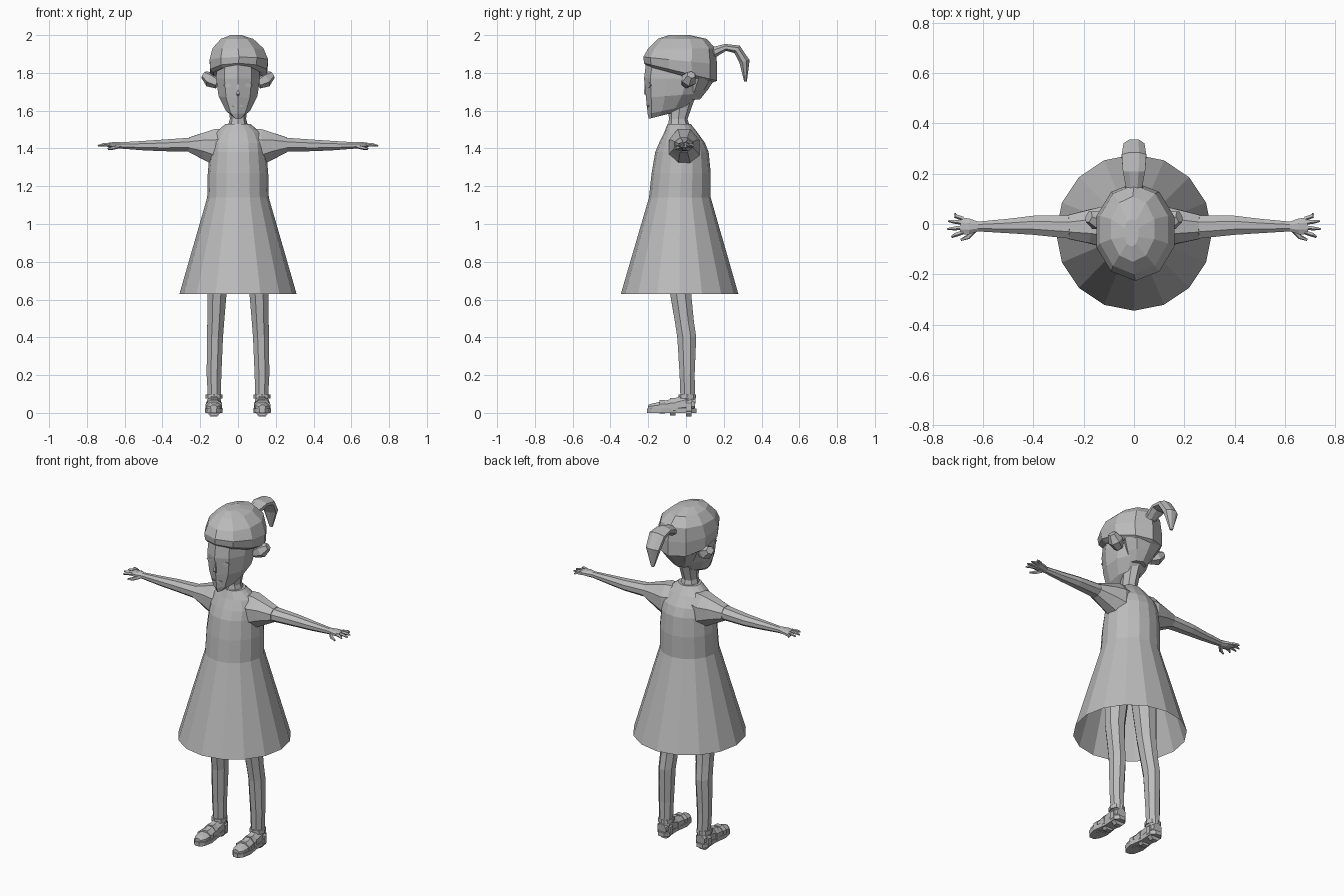
import bpy, bmesh, math
from mathutils import Vector

grey = bpy.data.materials.new("plain grey")
grey.diffuse_color = (0.5, 0.5, 0.5, 1)


def loft(name, rings, mirror=False, caps=(True, True)):
    """Skin a list of point rings into one flat-shaded object."""
    bm = bmesh.new()
    rows = [[bm.verts.new(p) for p in ring] for ring in rings]
    n = len(rows[0])
    for a, b in zip(rows, rows[1:]):
        for i in range(n):
            j = (i + 1) % n
            bm.faces.new((a[i], a[j], b[j], b[i]))
    if caps[0]:
        bm.faces.new(rows[0][::-1])
    if caps[1]:
        bm.faces.new(rows[-1])
    bmesh.ops.recalc_face_normals(bm, faces=bm.faces)
    me = bpy.data.meshes.new(name)
    bm.to_mesh(me)
    bm.free()
    me.materials.append(grey)
    ob = bpy.data.objects.new(name, me)
    bpy.context.collection.objects.link(ob)
    if mirror:
        ob.modifiers.new("mirror", 'MIRROR')
    return ob


def level(z, w, front, back, tilt=0.0, n=16, x=0.0):
    """Horizontal oval with a vertex at the front; tilt raises z towards the back."""
    mid, half = (front + back) / 2, (back - front) / 2
    pts = []
    for i in range(n):
        a = 2 * math.pi * i / n
        y = -half * math.cos(a)
        pts.append((x + w * math.sin(a), mid + y, z + tilt * y))
    return pts


def tube(rows, side, n=8):
    """Rings along a path; row = (x, y, z, radius along side, other radius)."""
    side = Vector(side)
    c = [Vector(r[:3]) for r in rows]
    rings = []
    for i, r in enumerate(rows):
        t = (c[min(i + 1, len(c) - 1)] - c[max(i - 1, 0)]).normalized()
        u = (side - t * side.dot(t)).normalized()
        v = t.cross(u)
        rings.append([c[i] + u * r[3] * math.cos(a) + v * r[4] * math.sin(a)
                      for a in (2 * math.pi * (k + 0.5) / n for k in range(n))])
    return rings


X, Y = (1, 0, 0), (0, 1, 0)

# dress
loft("skirt", [level(0.63, 0.31, -0.345, 0.277), level(1.14, 0.163, -0.196, 0.131)],
     caps=(False, False))
loft("bodice", [level(1.14, 0.163, -0.196, 0.131), level(1.27, 0.16, -0.182, 0.131),
                level(1.38, 0.15, -0.163, 0.12), level(1.43, 0.145, -0.142, 0.1),
                level(1.485, 0.12, -0.115, 0.06), level(1.53, 0.065, -0.098, 0.025)],
     caps=(False, True))
loft("sleeve", tube([(0.04, -0.015, 1.42, 0.075, 0.09), (0.12, -0.01, 1.405, 0.088, 0.105),
                     (0.18, -0.01, 1.415, 0.072, 0.078), (0.26, -0.012, 1.42, 0.052, 0.042)], Y),
     mirror=True)

# arms, hands and fingers
loft("arm", tube([(0.25, -0.012, 1.42, 0.05, 0.04), (0.40, -0.005, 1.416, 0.041, 0.033),
                  (0.50, -0.008, 1.415, 0.031, 0.027), (0.62, -0.01, 1.416, 0.021, 0.018),
                  (0.655, -0.01, 1.418, 0.034, 0.018), (0.69, -0.007, 1.418, 0.036, 0.012)], Y),
     mirror=True)
fingers = [("index_finger", -0.033, -0.052, 0.725), ("middle_finger", -0.013, -0.02, 0.742),
           ("ring_finger", 0.006, 0.012, 0.738), ("little_finger", 0.022, 0.042, 0.712)]
for name, y0, y1, tip in fingers:
    loft(name, tube([(0.68, y0, 1.419, 0.009, 0.01), (0.71, (y0 + y1) / 2, 1.42, 0.009, 0.009),
                     (tip, y1, 1.414, 0.004, 0.004)], Y, 5), mirror=True)
loft("thumb", tube([(0.635, -0.025, 1.41, 0.011, 0.011), (0.66, -0.052, 1.403, 0.01, 0.01),
                    (0.688, -0.063, 1.397, 0.005, 0.005)], (0, 0, 1), 5), mirror=True)

# legs
loft("leg", tube([(0.125, 0.01, 0.06, 0.036, 0.042), (0.127, 0.006, 0.2, 0.042, 0.043),
                  (0.122, 0.004, 0.40, 0.046, 0.054), (0.118, -0.008, 0.48, 0.048, 0.054),
                  (0.112, -0.028, 0.63, 0.055, 0.06), (0.085, -0.033, 1.0, 0.08, 0.085)], X),
     mirror=True)
loft("sock_cuff", [level(z, 0.044, -0.04, 0.052, 0, 8, 0.127) for z in (0.075, 0.098)],
     mirror=True)

# shoes
def sole(z, s=1.0):
    outline = [(0.02, 0.055), (0.04, 0.03), (0.036, -0.05), (0.048, -0.13), (0.036, -0.185),
               (0.015, -0.207)]
    half = [(x * s, y) for x, y in outline]
    return [(0.128 + x, y, z) for x, y in half + [(-x, y) for x, y in reversed(half)]]


loft("shoe_sole", [sole(0.0, 0.94), sole(0.024)], mirror=True)
loft("foot", tube([(0.128, 0.048, 0.045, 0.03, 0.03), (0.127, 0.0, 0.05, 0.04, 0.05),
                   (0.127, -0.06, 0.038, 0.037, 0.042), (0.128, -0.13, 0.03, 0.044, 0.032),
                   (0.128, -0.175, 0.028, 0.037, 0.024), (0.128, -0.2, 0.028, 0.018, 0.016)], X),
     mirror=True)
for name, y, w, h in (("toe_strap", -0.125, 0.047, 0.039), ("instep_strap", -0.07, 0.042, 0.05),
                      ("heel_strap", 0.015, 0.046, 0.056)):
    loft(name, tube([(0.128, y + d, 0.032, w, h) for d in (0.014, -0.014)], X), mirror=True)

# neck and head
loft("neck", [level(1.50, 0.06, -0.1, 0.025, 0, 8), level(1.555, 0.043, -0.09, 0.008, 0, 8),
              level(1.66, 0.05, -0.1, 0.045, 0, 8)])
loft("head", [level(1.575, 0.03, -0.197, -0.05, 0.25, 10), level(1.605, 0.066, -0.203, 0.02, 0.2, 10),
              level(1.68, 0.108, -0.212, 0.08, 0.08, 10), level(1.77, 0.122, -0.222, 0.125, 0, 10),
              level(1.85, 0.118, -0.212, 0.13, 0, 10), level(1.93, 0.08, -0.16, 0.09, 0, 10)])
loft("nose", tube([(0, -0.214, 1.74, 0.006, 0.006), (0, -0.219, 1.69, 0.01, 0.006),
                   (0, -0.205, 1.675, 0.006, 0.004)], X, 4))
loft("ear", tube([(0.105, 0.0, 1.745, 0.028, 0.03), (0.145, 0.015, 1.765, 0.042, 0.042),
                  (0.18, 0.028, 1.79, 0.025, 0.022)], Y, 6), mirror=True)


# thin eye and mouth plates following the face
def plate(name, x, z, w, h, y_in, y_out, mirror):
    loft(name, [[(x - w, y_in - d, z), (x, y_in * .5 + y_out * .5 - d, z - h),
                 (x + w, y_out - d, z), (x, y_in * .5 + y_out * .5 - d, z + h)]
                for d in (0.0, 0.006)], mirror=mirror)


plate("eye", 0.055, 1.735, 0.022, 0.014, -0.198, -0.182, True)
plate("mouth", 0.018, 1.625, 0.016, 0.005, -0.203, -0.193, True)

# swept hair cap and ponytail
loft("hair", [level(1.79, 0.135, -0.205, 0.13, -0.27, 10), level(1.805, 0.158, -0.222, 0.165, -0.24, 10, 0.003),
              level(1.865, 0.163, -0.226, 0.165, -0.1, 10, 0.005), level(1.93, 0.142, -0.2, 0.155, 0, 10),
              level(1.98, 0.09, -0.15, 0.11, 0, 10, -0.005), level(2.0, 0.03, -0.09, 0.02, 0, 10, -0.01)])
loft("hair_nape", [level(1.66, 0.05, -0.02, 0.075, 0, 8), level(1.71, 0.085, -0.02, 0.115, 0, 8),
                   level(1.77, 0.12, -0.02, 0.155, 0, 8)])
loft("ponytail", tube([(0, 0.10, 1.9, 0.06, 0.045), (0, 0.15, 1.91, 0.035, 0.03),
                       (0, 0.21, 1.935, 0.048, 0.02), (0, 0.27, 1.925, 0.053, 0.026),
                       (0, 0.31, 1.86, 0.045, 0.03), (0, 0.315, 1.755, 0.01, 0.008)], X))
